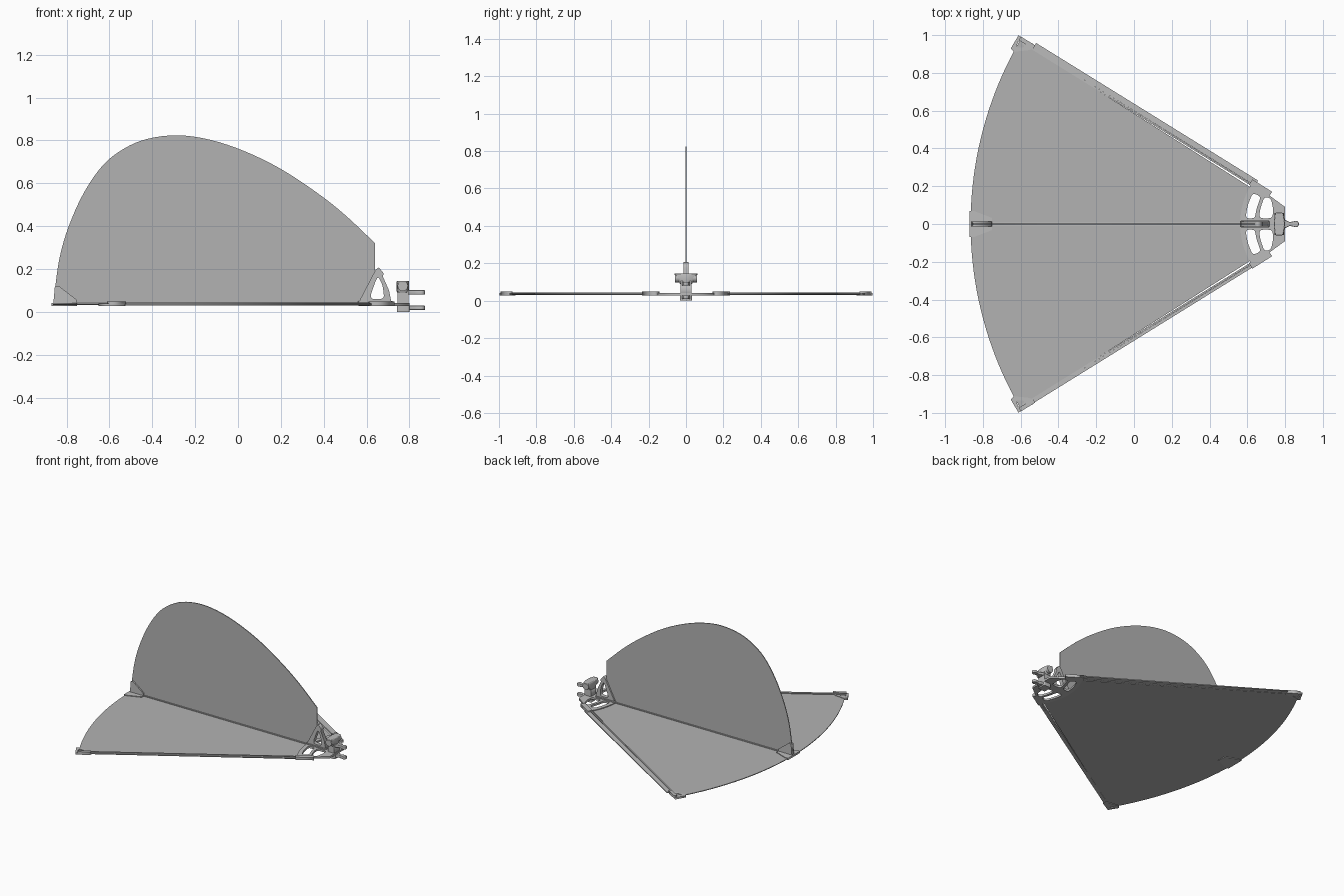
import bpy, math
from mathutils import Matrix, Vector

if "Cube" in bpy.data.objects:
    bpy.data.objects.remove(bpy.data.objects["Cube"])


def material(name, v):
    m = bpy.data.materials.new(name)
    m.diffuse_color = (v, v, v, 1)
    m.use_nodes = True
    m.node_tree.nodes["Principled BSDF"].inputs["Base Color"].default_value = m.diffuse_color
    return m


SHEET = material("grey sheet", 0.45)
FITTING = material("light grey fitting", 0.50)


def plate(name, loops, lo, hi, mat=FITTING, upright=False, bevel=0.0):
    """Extrude closed outlines (first outer, rest holes) between two levels.
    Upright plates take x,z outlines and are extruded along y."""
    cu = bpy.data.curves.new(name, 'CURVE')
    cu.dimensions = '2D'
    cu.fill_mode = 'BOTH'
    cu.extrude = (hi - lo) / 2 - bevel
    cu.bevel_depth = bevel
    cu.bevel_resolution = 1
    cu.offset = -bevel
    for pts in loops:
        sp = cu.splines.new('POLY')
        sp.points.add(len(pts) - 1)
        for p, (a, b) in zip(sp.points, pts):
            p.co = (a, b, 0, 1)
        sp.use_cyclic_u = True
    tmp = bpy.data.objects.new(name, cu)
    bpy.context.collection.objects.link(tmp)
    bpy.context.view_layer.update()
    me = bpy.data.meshes.new_from_object(
        tmp.evaluated_get(bpy.context.evaluated_depsgraph_get()))
    bpy.data.objects.remove(tmp)
    mid = (lo + hi) / 2
    if upright:
        me.transform(Matrix.Translation((0, mid, 0)) @ Matrix.Rotation(math.pi / 2, 4, 'X'))
    else:
        me.transform(Matrix.Translation((0, 0, mid)))
    me.materials.clear()
    me.materials.append(mat)
    ob = bpy.data.objects.new(name, me)
    bpy.context.collection.objects.link(ob)
    return ob


def strip(name, a, b, width, lo, hi):
    """Long flat bar between two plan points."""
    a, b = Vector(a), Vector(b)
    d = (b - a).normalized() * width / 2
    n = Vector((-d.y, d.x))
    return plate(name, [[tuple(p) for p in (a + n, a - n, b - n, b + n)]], lo, hi)


def rounded(pts, r=0.3, steps=4):
    """Round the corners of an outline with small quadratic arcs."""
    out, v = [], [Vector(p) for p in pts]
    for i, p in enumerate(v):
        a, b = p.lerp(v[i - 1], r), p.lerp(v[(i + 1) % len(v)], r)
        for k in range(steps + 1):
            t = k / steps
            out.append(tuple(a * (1 - t) ** 2 + p * 2 * t * (1 - t) + b * t * t))
    return out


def arc(x0, r, half_y, n):
    """Arc bulging toward -x, leftmost at x0, from +half_y to -half_y."""
    a = math.asin(half_y / r)
    return [(x0 + r - r * math.cos(t), r * math.sin(t))
            for t in (a - 2 * a * i / n for i in range(n + 1))]


def cylinder(name, p, q, r, n=16):
    p, q = Vector(p), Vector(q)
    bpy.ops.mesh.primitive_cylinder_add(vertices=n, radius=r, depth=(q - p).length,
                                        location=(p + q) / 2)
    ob = bpy.context.object
    ob.rotation_euler = (q - p).to_track_quat('Z', 'Y').to_euler()
    ob.name = name
    ob.data.materials.append(FITTING)
    bpy.ops.object.shade_smooth_by_angle()
    return ob


# Fan-shaped floor sheet
plate("floor_sheet", [arc(-0.865, 1.94, 0.97, 40) + arc(0.575, 0.4, 0.19, 12)[::-1]],
      0.031, 0.036, SHEET)

# Upright fin with a smooth curved crest
crest = [(-0.86, 0.036), (-0.85, 0.14), (-0.83, 0.265), (-0.79, 0.40), (-0.72, 0.555),
         (-0.63, 0.685), (-0.53, 0.763), (-0.42, 0.808), (-0.28, 0.824), (-0.13, 0.803),
         (0.03, 0.75), (0.2, 0.667), (0.37, 0.555), (0.5, 0.452), (0.64, 0.32)]
fin = []
for i in range(len(crest) - 1):
    p0, p1, p2, p3 = [Vector(crest[min(max(i + k, 0), len(crest) - 1)]) for k in (-1, 0, 1, 2)]
    for t in (0, 0.25, 0.5, 0.75):
        fin.append(tuple(p1 + (p2 - p0) * t / 2 + (2 * p0 - 5 * p1 + 4 * p2 - p3) * t * t / 2
                         + (3 * p1 - p0 - 3 * p2 + p3) * t ** 3 / 2))
fin += [crest[-1], (0.64, 0.17), (0.575, 0.036)]
plate("fin_sheet", [fin], -0.003, 0.003, SHEET, upright=True)

# Rails holding the foot of the fin
for s in (-1, 1):
    strip("fin_rail", (-0.84, s * 0.007), (0.68, s * 0.007), 0.006, 0.034, 0.042)

# Edge strips, edge rails, corner clips and hub sockets on both sides
for s, w in ((1, 0.032), (-1, 0.016)):
    side = lambda pts: [(x, s * y) for x, y in pts]
    off = w / 2
    a, b = Vector((-0.535, 0.931)), Vector((0.64, 0.203))
    n = Vector((0.527, 0.85)) * off
    a, b = a + n, b + n
    strip("edge_strip", (a.x, s * a.y), (b.x, s * b.y), w, 0.032, 0.039)
    strip("edge_rail", (-0.575, s * 0.951), (0.63, s * 0.202), 0.009, 0.030, 0.043)
    plate("corner_clip", [side([(-0.612, 0.998), (-0.53, 0.951), (-0.525, 0.932),
                                (-0.56, 0.920), (-0.635, 0.912), (-0.652, 0.930)]),
                          rounded(side([(-0.612, 0.972), (-0.575, 0.936), (-0.625, 0.932)]))],
          0.027, 0.040)
    strip("corner_socket", (-0.605, s * 0.983), (-0.528, s * 0.936), 0.022, 0.036, 0.049)
    strip("hub_socket", (0.618, s * 0.222), (0.722, s * 0.156), 0.034, 0.028, 0.048)

# Hub plate with four rounded windows
windows = []
for s in (-1, 1):
    for w in ([(0.590, 0.03), (0.640, 0.03), (0.648, 0.08), (0.672, 0.145),
               (0.628, 0.165), (0.602, 0.10)],
              [(0.662, 0.03), (0.733, 0.03), (0.737, 0.08), (0.725, 0.135),
               (0.690, 0.145), (0.668, 0.08)]):
        windows.append(rounded([(x, s * y) for x, y in w], 0.35))
plate("hub_plate", [arc(0.562, 0.4, 0.215, 16) + [(0.725, -0.145), (0.80, -0.09),
                                                 (0.80, 0.09), (0.725, 0.145)]] + windows,
      0.028, 0.042)

# Triangular fin bracket on the hub
plate("fin_bracket", [[(0.56, 0.035), (0.572, 0.062), (0.643, 0.198), (0.657, 0.207),
                       (0.680, 0.180), (0.676, 0.165), (0.705, 0.10), (0.718, 0.035)],
                      rounded([(0.612, 0.06), (0.652, 0.17), (0.675, 0.125), (0.683, 0.06)])],
      -0.014, 0.014, upright=True)
plate("fin_bracket_foot", [rounded([(0.56, -0.02), (0.72, -0.02), (0.72, 0.02), (0.56, 0.02)], 0.2)],
      0.036, 0.050)

# Tail bracket: tapered foot plate and two cheeks gripping the fin
plate("tail_foot", [[(-0.87, -0.068), (-0.845, -0.068), (-0.752, -0.032), (-0.752, 0.032),
                     (-0.845, 0.068), (-0.87, 0.068)]], 0.027, 0.041)
for lo, hi in ((-0.013, -0.003), (0.003, 0.013)):
    plate("tail_cheek", [[(-0.862, 0.035), (-0.855, 0.118), (-0.838, 0.122),
                          (-0.755, 0.058), (-0.752, 0.035)]], lo, hi, upright=True)

# Clamp: post, flared head with cross bar, and two forward pins
plate("clamp_post", [[(0.745, 0.004), (0.796, 0.004), (0.796, 0.105), (0.745, 0.105)]],
      -0.030, 0.030, upright=True)
head = plate("clamp_head", [rounded([(0.746, -0.062), (0.790, -0.062), (0.800, 0),
                                     (0.790, 0.062), (0.746, 0.062), (0.740, 0)], 0.3)],
             0.09, 0.145, bevel=0.004)
for v in head.data.vertices:  # narrow the underside into the post
    if v.co.z < 0.11:
        v.co.y *= 0.55
cylinder("clamp_bar", (0.769, -0.058, 0.121), (0.769, 0.058, 0.121), 0.024)
for z in (0.019, 0.091):
    ring = [(0.856 + 0.017 * math.cos(t), 0.017 * math.sin(t))
            for t in (math.radians(d) for d in range(-120, 121, 20))]
    plate("clamp_pin", [[(0.78, -0.024), (0.80, -0.022), (0.825, -0.010)] + ring +
                        [(0.825, 0.010), (0.80, 0.022), (0.78, 0.024)]],
          z - 0.010, z + 0.010, bevel=0.003)
plate("clamp_base", [rounded([(0.742, -0.032), (0.80, -0.032), (0.80, 0.032), (0.742, 0.032)], 0.15)],
      0.0, 0.030)
